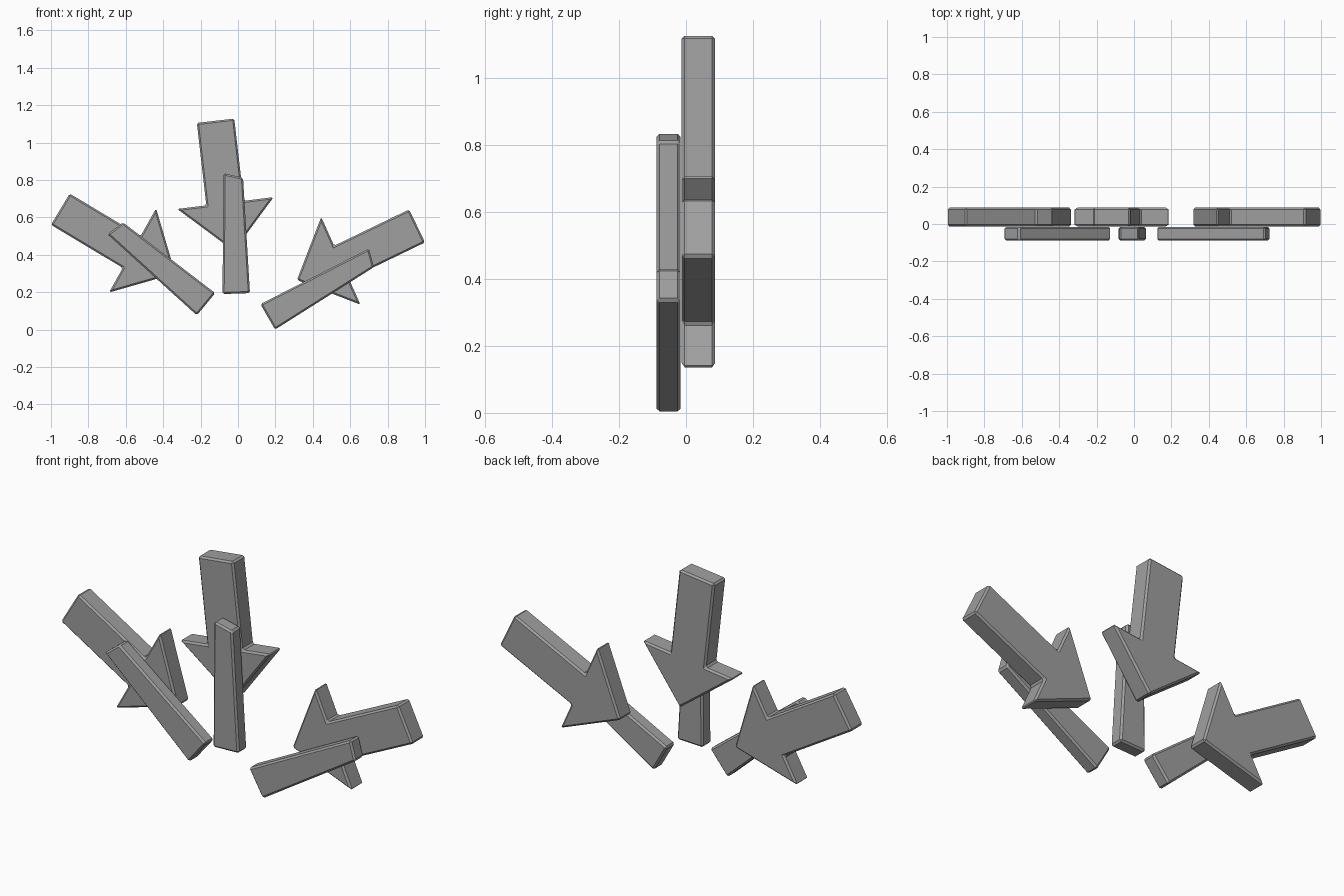
import bpy
import bmesh
from mathutils import Vector

default = bpy.data.objects.get("Cube")
if default:
    bpy.data.objects.remove(default, do_unlink=True)

grey = bpy.data.materials.new("mid grey")
grey.use_nodes = True
colour = (0.35, 0.35, 0.35, 1)
grey.diffuse_color = colour
grey.node_tree.nodes["Principled BSDF"].inputs["Base Color"].default_value = colour


def slab(name, outline, front, back, bevel=0.009):
    """Extrude an x-z outline from front to back and chamfer its edges."""
    bm = bmesh.new()
    face = bm.faces.new([bm.verts.new((x, front, z)) for x, z in outline])
    side = bmesh.ops.extrude_face_region(bm, geom=[face])["geom"]
    bmesh.ops.translate(bm, vec=(0, back - front, 0),
                        verts=[v for v in side if isinstance(v, bmesh.types.BMVert)])
    bmesh.ops.recalc_face_normals(bm, faces=bm.faces)
    bmesh.ops.bevel(bm, geom=bm.edges[:], offset=bevel, segments=1,
                    affect='EDGES', clamp_overlap=True)
    mesh = bpy.data.meshes.new(name)
    bm.to_mesh(mesh)
    bm.free()
    mesh.materials.append(grey)
    obj = bpy.data.objects.new(name, mesh)
    bpy.context.collection.objects.link(obj)
    return obj


def arrow(name, end_a, end_b, barb_a, barb_b, tip):
    """Arrow whose shaft runs from its end edge to the line between the barbs."""
    a, b, p, q = map(Vector, (end_a, end_b, barb_a, barb_b))
    along = Vector((b.y - a.y, a.x - b.x))      # shaft direction
    base = q - p

    def notch(corner):
        t = base.cross(p - corner) / base.cross(along)
        return corner + along * t

    slab(name, [a, b, notch(b), q, tip, p, notch(a)], -0.013, 0.087)


# Arrows at the back
arrow("centre_arrow", (-0.22, 1.105), (-0.02, 1.128),
      (-0.325, 0.645), (0.19, 0.708), (-0.022, 0.42))
arrow("right_arrow", (-1.0, 0.56), (-0.9, 0.727),
      (-0.69, 0.198), (-0.438, 0.648), (-0.335, 0.30))
arrow("left_arrow", (0.915, 0.642), (1.0, 0.466),
      (0.445, 0.602), (0.655, 0.133), (0.315, 0.265))

# Tapered bars in front
bars = {
    "centre_bar": [(-0.077, 0.836), (0.027, 0.812), (0.064, 0.195), (-0.083, 0.19)],
    "right_bar": [(-0.615, 0.573), (-0.698, 0.51), (-0.22, 0.076), (-0.122, 0.195)],
    "left_bar": [(0.70, 0.433), (0.727, 0.334), (0.198, 0.0), (0.12, 0.136)],
}
for name, outline in bars.items():
    slab(name, outline, -0.088, -0.016)
